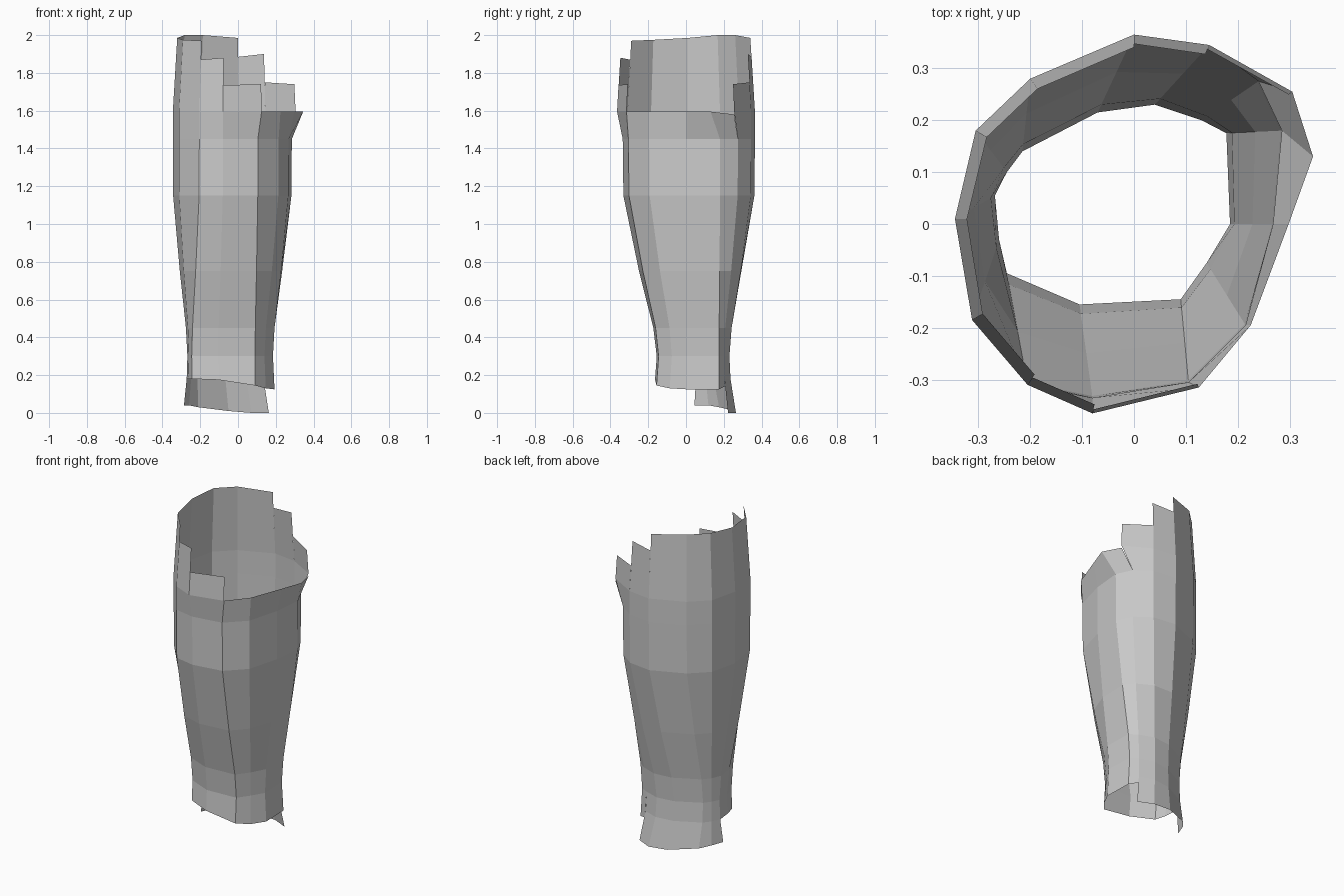
import bpy, bmesh

# Cross-sections at ankle and calf, counter-clockwise from the left front
ANKLE = [(-.26, -.03), (-.245, -.095), (-.105, -.155), (.09, -.145), (.14, -.075),
         (.185, 0), (.178, .175), (.13, .2), (.04, .23), (-.07, .215),
         (-.215, .14), (-.245, .1), (-.268, .055)]
CALF = [(-.312, -.185), (-.205, -.31), (-.08, -.335), (.105, -.305), (.215, -.195),
        (.268, 0), (.285, .18), (.24, .275), (.145, .345), (0, .365),
        (-.2, .28), (-.305, .18), (-.345, .01)]

# Outward flare of some columns at the collar
FLARE = {2: (0, -.03), 3: (.02, -.01), 4: (.01, 0), 5: (.03, 0), 6: (.06, -.05), 7: (.065, -.02)}

# Stepped hems: bottom left, bottom right, top left, top right of each panel
HEMS = [(.18, .18, 1.975, 1.97), (.18, .175, 1.87, 1.88), (.175, .145, 1.735, 1.74),
        (.145, .13, 1.595, 1.595), (.13, .125, 1.595, 1.595), (.125, .125, 1.595, 1.595),
        (.125, .14, 1.595, 1.58), (0, 0, 1.74, 1.75), (0, .01, 1.9, 1.885),
        (.01, .03, 1.985, 2.0), (.03, .04, 2.0, 2.0), (.04, .04, 2.0, 1.985),
        (.18, .18, 1.985, 1.975)]

# Blend from ankle to calf by height
BLEND = [(0, .3), (.15, .06), (.3, 0), (.45, .1), (.75, .52), (1.15, .98), (1.45, 1), (2.1, 1)]


def lookup(table, z):
    for (z0, a), (z1, b) in zip(table, table[1:]):
        if z <= z1:
            return a + (b - a) * (z - z0) / (z1 - z0)
    return table[-1][1]


def point(i, z):
    i %= len(CALF)
    t = lookup(BLEND, z)
    x, y = [a + (b - a) * t for a, b in zip(ANKLE[i], CALF[i])]
    f = min(1, max(0, (z - 1.45) / .13))
    fx, fy = FLARE.get(i, (0, 0))
    s = 1 - .07 * max(0, (z - 1.62) / .38)
    return ((x + fx * f) * s, (y + fy * f) * s, z)


# Thin open shin sleeve, made panel by panel and welded
bm = bmesh.new()
for i, (bl, br, tl, tr) in enumerate(HEMS):
    levels = [(bl, br)]
    if bl < .1:
        levels.append((.18, .18))
    levels += [(z, z) for z in (.3, .45, .75, 1.15, 1.45)]
    if tl > 1.65:
        levels.append((1.595, 1.595))
    levels.append((tl, tr))
    rows = [(bm.verts.new(point(i, a)), bm.verts.new(point(i + 1, b))) for a, b in levels]
    for (a, b), (d, c) in zip(rows, rows[1:]):
        bm.faces.new((a, b, c, d))
bmesh.ops.remove_doubles(bm, verts=bm.verts, dist=.003)
bmesh.ops.recalc_face_normals(bm, faces=bm.faces)

mesh = bpy.data.meshes.new("shin_sleeve")
bm.to_mesh(mesh)
bm.free()
bpy.context.collection.objects.link(bpy.data.objects.new("shin_sleeve", mesh))
